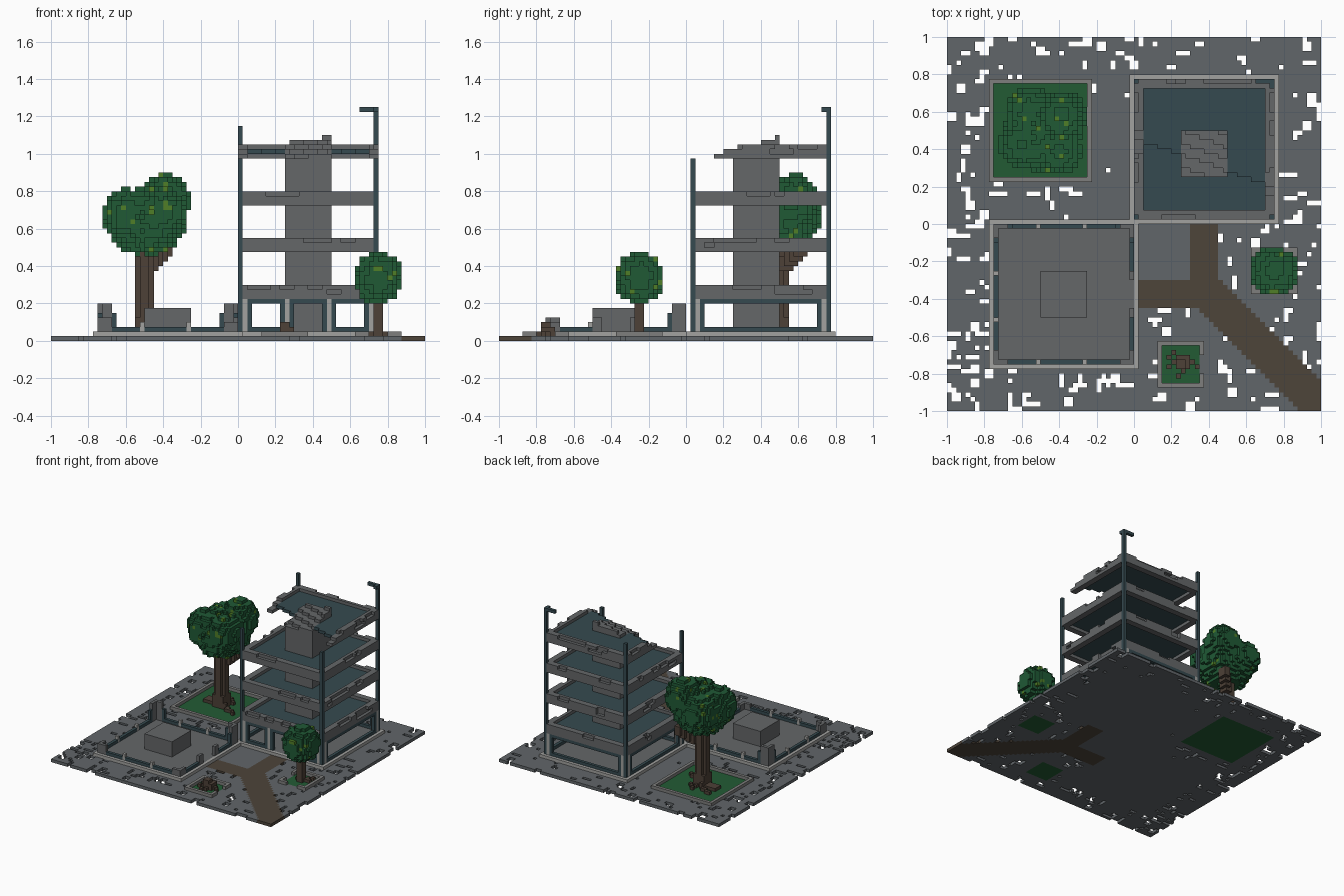
import bpy, random

if "Cube" in bpy.data.objects:
    bpy.data.objects.remove(bpy.data.objects["Cube"])

random.seed(7)
V = 0.025                      # voxel size; all coordinates below are voxel counts
COLOURS = {
    "pavement_grey": (0.120, 0.133, 0.143), "concrete_grey": (0.128, 0.135, 0.140),
    "kerb_light": (0.36, 0.36, 0.35), "garden_kerb": (0.21, 0.21, 0.205),
    "dark_teal": (0.036, 0.068, 0.080), "path_brown": (0.075, 0.058, 0.042),
    "grass_green": (0.016, 0.105, 0.034), "leaf_green": (0.014, 0.100, 0.036),
    "leaf_lime": (0.080, 0.210, 0.020), "bark_brown": (0.074, 0.052, 0.038)}
NAMES = list(COLOURS)
mats = []
for n, c in COLOURS.items():
    m = bpy.data.materials.new(n)
    m.diffuse_color = (*c, 1)
    m.use_nodes = True
    m.node_tree.nodes["Principled BSDF"].inputs["Base Color"].default_value = m.diffuse_color
    mats.append(m)

vox = {}                       # (i, j, k) -> (part, colour)


def box(part, col, x0, x1, y0, y1, z0, z1):
    for i in range(x0, x1):
        for j in range(y0, y1):
            for k in range(z0, z1):
                vox[i, j, k] = (part, col)


def clear(x0, x1, y0, y1, z0, z1):
    for i in range(x0, x1):
        for j in range(y0, y1):
            for k in range(z0, z1):
                vox.pop((i, j, k), None)


def ring(part, col, x0, x1, y0, y1, z0, z1, w=1):
    box(part, col, x0, x1, y0, y0 + w, z0, z1)
    box(part, col, x0, x1, y1 - w, y1, z0, z1)
    box(part, col, x0, x0 + w, y0, y1, z0, z1)
    box(part, col, x1 - w, x1, y0, y1, z0, z1)


def blob(part, cx, cy, cz, r, rz):
    for i in range(-40, 40):
        for j in range(-40, 40):
            for k in range(4, 40):
                d = ((i + .5 - cx) ** 2 + (j + .5 - cy) ** 2) / r ** 2 + ((k + .5 - cz) / rz) ** 2
                if d < 1 - random.random() * 0.16:
                    vox[i, j, k] = (part, "leaf_lime" if random.random() < .04 else "leaf_green")


def roots(part, cx, cy, n, length):
    for _ in range(n):
        i, j = cx, cy
        dx, dy = random.choice([(1, 0), (-1, 0), (0, 1), (0, -1)])
        for s in range(length):
            box(part, "bark_brown", i, i + 1, j, j + 1, 1, 3 if s < length // 2 else 2)
            if random.random() < .6:
                i += dx
            else:
                i, j = i + random.choice([-1, 1]) * abs(dy), j + random.choice([-1, 1]) * abs(dx)
                i, j = i + dx, j + dy


# pavement with worn holes, denser towards the edge
box("pavement", "pavement_grey", -40, 40, -40, 40, 0, 1)
for _ in range(520):
    x, y = random.randint(-40, 39), random.randint(-40, 39)
    if max(abs(x), abs(y)) < 31 and random.random() < .55:
        continue
    w, d = random.choice([(1, 1), (2, 1), (1, 2), (3, 1), (1, 3), (2, 2), (1, 1)])
    clear(x, min(x + w, 40), y, min(y + d, 40), 0, 1)

# forked path
box("path", "path_brown", 12, 18, -14, 1, 0, 1)
box("path", "path_brown", 0, 16, -18, -12, 0, 1)
for i in range(12, 40):
    for j in range(-40, -11):
        if -5 <= i + j <= 5:
            vox[i, j, 0] = ("path", "path_brown")

# garden beds
for x0, x1, y0, y1 in [(-31, -9, 9, 31), (5, 15, -35, -25), (25, 35, -15, -5)]:
    box("garden_bed", "pavement_grey", x0, x1, y0, y1, 0, 1)
    ring("garden_kerb", "garden_kerb", x0, x1, y0, y1, 1, 2)
    box("garden_bed", "grass_green", x0 + 1, x1 - 1, y0 + 1, y1 - 1, 0, 1)
clear(14, 15, -32, -28, 1, 2)
clear(25, 26, -12, -8, 1, 2)
clear(28, 32, -15, -14, 1, 2)

# building plinths with light kerbs
for x0, x1, y0, y1 in [(-30, 0, -30, 0), (0, 30, 1, 31)]:
    box("building_floor", "pavement_grey", x0 - 1, x1 + 1, y0 - 1, y1 + 1, 0, 1)
    box("building_floor", "concrete_grey", x0, x1, y0, y1, 1, 2)
    ring("building_kerb", "kerb_light", x0 - 1, x1 + 1, y0 - 1, y1 + 1, 1, 2)
    ring("window_sill", "dark_teal", x0, x1, y0, y1, 2, 3)

# ruined pavilion: corner piers, door jambs, core stub
for x, y, h in [(-30, -30, 5), (-3, -30, 4), (-30, -3, 8), (-3, -3, 8)]:
    xe, ye = (x if x < -20 else -1), (y if y < -20 else -1)
    box("pavilion_pier", "concrete_grey", x, x + 3, ye, ye + 1, 2, h)
    box("pavilion_pier", "concrete_grey", xe, xe + 1, y, y + 3, 2, h)
    xs, ys = (-27 if x < -20 else -4), (-27 if y < -20 else -4)
    box("pier_frame", "dark_teal", xs, xs + 1, ye, ye + 1, 2, max(h - 2, 3))
    box("pier_frame", "dark_teal", xe, xe + 1, ys, ys + 1, 2, max(h - 2, 3))
clear(-1, 0, -18, -12, 2, 3)
for y in (-20, -12):
    box("door_jamb", "concrete_grey", -1, 0, y, y + 2, 2, 5)
for t in (-21, -11):
    box("wall_stub", "kerb_light", t, t + 1, -30, -29, 2, 4)
    box("wall_stub", "kerb_light", -30, -29, t, t + 1, 2, 4)
    box("wall_stub", "kerb_light", t, t + 1, -1, 0, 2, 4)
box("pavilion_core", "concrete_grey", -20, -10, -20, -10, 2, 6)
box("pavilion_core", "concrete_grey", -20, -16, -20, -10, 6, 7)
box("pavilion_core", "concrete_grey", -18, -10, -20, -10, 6, 7)

# tower ground floor: frames, piers, front doorway
ring("window_head", "dark_teal", 0, 30, 1, 31, 8, 9)
for x in (0, 28):
    for y in (1, 29):
        box("tower_pier", "kerb_light", x, x + 2, y, y + 2, 2, 9)
for t0, t1 in [(2, 3), (27, 28)]:
    for y in (1, 30):
        box("window_jamb", "dark_teal", t0, t1, y, y + 1, 2, 9)
    for x in (0, 29):
        box("window_jamb", "dark_teal", x, x + 1, t0 + 1, t1 + 1, 2, 9)
for x in (10, 19):
    box("front_pier", "kerb_light", x, x + 1, 1, 3, 2, 9)
    box("window_jamb", "dark_teal", x - 1, x, 1, 2, 2, 9)
    box("window_jamb", "dark_teal", x + 1, x + 2, 1, 2, 2, 9)
clear(12, 18, 1, 2, 2, 3)

# tower floors: chipped concrete rim round a teal deck
for z in (9, 19, 29, 39):
    ring("floor_rim", "concrete_grey", 0, 30, 1, 31, z, z + 3, 2)
    box("floor_deck", "dark_teal", 2, 28, 3, 29, z + 1, z + 2)
    for _ in range(14):
        t, n = random.randint(2, 23), random.randint(2, 5)
        k = z + random.choice([1, 2, 2])
        side = random.randrange(4)
        if side < 2:
            y = 1 if side else 30
            clear(t, t + n, y, y + 1, k, k + 1)
        else:
            x = 0 if side == 2 else 29
            clear(x, x + 1, t + 1, t + 1 + n, k, k + 1)

# tower core, then the sloping break across the top
box("tower_core", "concrete_grey", 10, 20, 10, 20, 2, 46)
for i, j, k in list(vox):
    if k >= 39 and k + .3 > 39 + .4 * (j + .34 * i - 14.2):
        del vox[i, j, k]

# corner posts, the tallest with a bent tip
for x, y, h in [(0, 1, 39), (29, 1, 39), (0, 30, 46), (29, 30, 50)]:
    box("corner_post", "dark_teal", x, x + 1, y, y + 1, 2, h)
box("bent_tip", "dark_teal", 26, 30, 30, 31, 49, 50)
box("bent_tip", "dark_teal", 29, 30, 29, 31, 49, 50)

# large tree
blob("large_crown", -19.5, 19.5, 25.5, 8.6, 7.6)
blob("large_crown", -15.5, 23, 30, 5.6, 6)
blob("large_crown", -23.5, 17, 27, 5.6, 6)
blob("large_crown", -16, 15.5, 28, 5, 5)
blob("large_crown", -22, 24, 27, 5.5, 5.5)
box("large_trunk", "bark_brown", -22, -18, 19, 21, 1, 20)
box("large_trunk", "bark_brown", -21, -19, 18, 22, 1, 20)
box("large_trunk", "bark_brown", -22, -18, 18, 22, 1, 5)
for s in range(4):
    box("large_branch", "bark_brown", -19 + s, -17 + s, 20 + s, 23 + s, 15 + s, 18 + s)
roots("large_roots", -20, 20, 16, 7)

# small tree
blob("small_crown", 30, -10, 13.5, 5.4, 5.8)
box("small_trunk", "bark_brown", 29, 31, -11, -9, 1, 9)
roots("small_roots", 30, -10, 6, 3)

# tree stump
box("stump", "bark_brown", 9, 12, -31, -28, 1, 3)
box("stump", "bark_brown", 9, 11, -31, -29, 3, 4)
roots("stump_roots", 10, -30, 9, 4)

# turn each part's exposed voxel sides into a mesh
SIDES = {(1, 0, 0): [(1, 0, 0), (1, 1, 0), (1, 1, 1), (1, 0, 1)],
         (-1, 0, 0): [(0, 0, 0), (0, 0, 1), (0, 1, 1), (0, 1, 0)],
         (0, 1, 0): [(0, 1, 0), (0, 1, 1), (1, 1, 1), (1, 1, 0)],
         (0, -1, 0): [(0, 0, 0), (1, 0, 0), (1, 0, 1), (0, 0, 1)],
         (0, 0, 1): [(0, 0, 1), (1, 0, 1), (1, 1, 1), (0, 1, 1)],
         (0, 0, -1): [(0, 0, 0), (0, 1, 0), (1, 1, 0), (1, 0, 0)]}
parts = {}
for (i, j, k), (part, col) in vox.items():
    verts, faces, cols = parts.setdefault(part, ({}, [], []))
    for (a, b, c), quad in SIDES.items():
        if (i + a, j + b, k + c) not in vox:
            faces.append([verts.setdefault((i + x, j + y, k + z), len(verts)) for x, y, z in quad])
            cols.append(col)
for part, (verts, faces, cols) in parts.items():
    me = bpy.data.meshes.new(part)
    me.from_pydata([(x * V, y * V, z * V) for x, y, z in verts], [], faces)
    used = sorted(set(cols), key=NAMES.index)
    for c in used:
        me.materials.append(mats[NAMES.index(c)])
    for p, c in zip(me.polygons, cols):
        p.material_index = used.index(c)
    bpy.context.collection.objects.link(bpy.data.objects.new(part, me))
